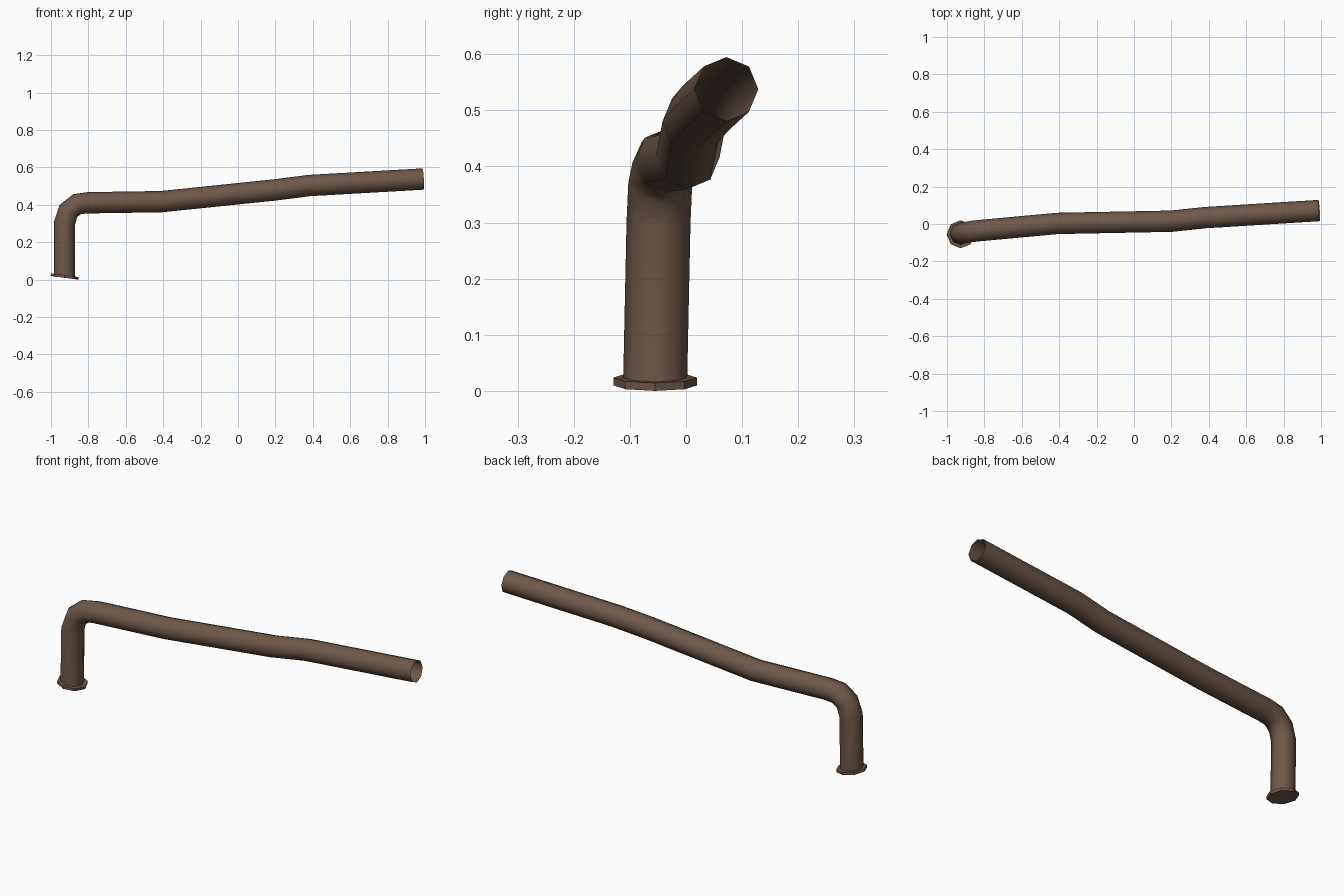
import bpy, bmesh, math
from mathutils import Vector, Matrix

if "Cube" in bpy.data.objects:
    bpy.data.objects.remove(bpy.data.objects["Cube"])

SIDES = 8
brown = bpy.data.materials.new("dull brown metal")
brown.diffuse_color = (0.155, 0.098, 0.068, 1)
brown.use_nodes = True
brown.node_tree.nodes["Principled BSDF"].inputs["Base Color"].default_value = brown.diffuse_color


def finish(bm, name, angle):
    me = bpy.data.meshes.new(name)
    bm.to_mesh(me)
    bm.free()
    me.materials.append(brown)
    ob = bpy.data.objects.new(name, me)
    bpy.context.collection.objects.link(ob)
    bpy.ops.object.select_all(action='DESELECT')
    ob.select_set(True)
    bpy.context.view_layer.objects.active = ob
    bpy.ops.object.shade_smooth_by_angle(angle=math.radians(angle))
    return ob


# Pipe: open octagonal tube swept along a bent centre line
path = [Vector(p) for p in (
    (-0.928, -0.055, 0.016), (-0.928, -0.049, 0.30), (-0.907, -0.046, 0.367),
    (-0.86, -0.039, 0.404), (-0.80, -0.033, 0.411), (-0.41, 0.003, 0.417),
    (0.20, 0.015, 0.48), (0.38, 0.034, 0.503), (0.99, 0.072, 0.538))]
R = 0.057
bm = bmesh.new()
rings = []
for i, p in enumerate(path):
    d_in = (p - path[max(i - 1, 0)]).normalized()
    d_out = (path[min(i + 1, len(path) - 1)] - p).normalized()
    t = (d_in + d_out).normalized()
    side = Vector((0, 1, 0))
    side = (side - t * side.dot(t)).normalized()
    up = t.cross(side)
    rings.append([bm.verts.new(p + R * (math.cos(a) * side + math.sin(a) * up))
                  for a in (2 * math.pi * k / SIDES for k in range(SIDES))])
for a, b in zip(rings, rings[1:]):
    for k in range(SIDES):
        n = (k + 1) % SIDES
        bm.faces.new((a[k], a[n], b[n], b[k]))
finish(bm, "bent_pipe", 50)

# Flange: thin tilted octagonal plate at the foot
bm = bmesh.new()
tilt = Matrix.Translation((-0.927, -0.055, 0.0168)) @ Matrix.Rotation(math.radians(7.5), 4, 'Y')
bmesh.ops.create_cone(bm, cap_ends=True, segments=SIDES, radius1=0.0745,
                      radius2=0.0745, depth=0.014, matrix=tilt)
finish(bm, "foot_flange", 30)
